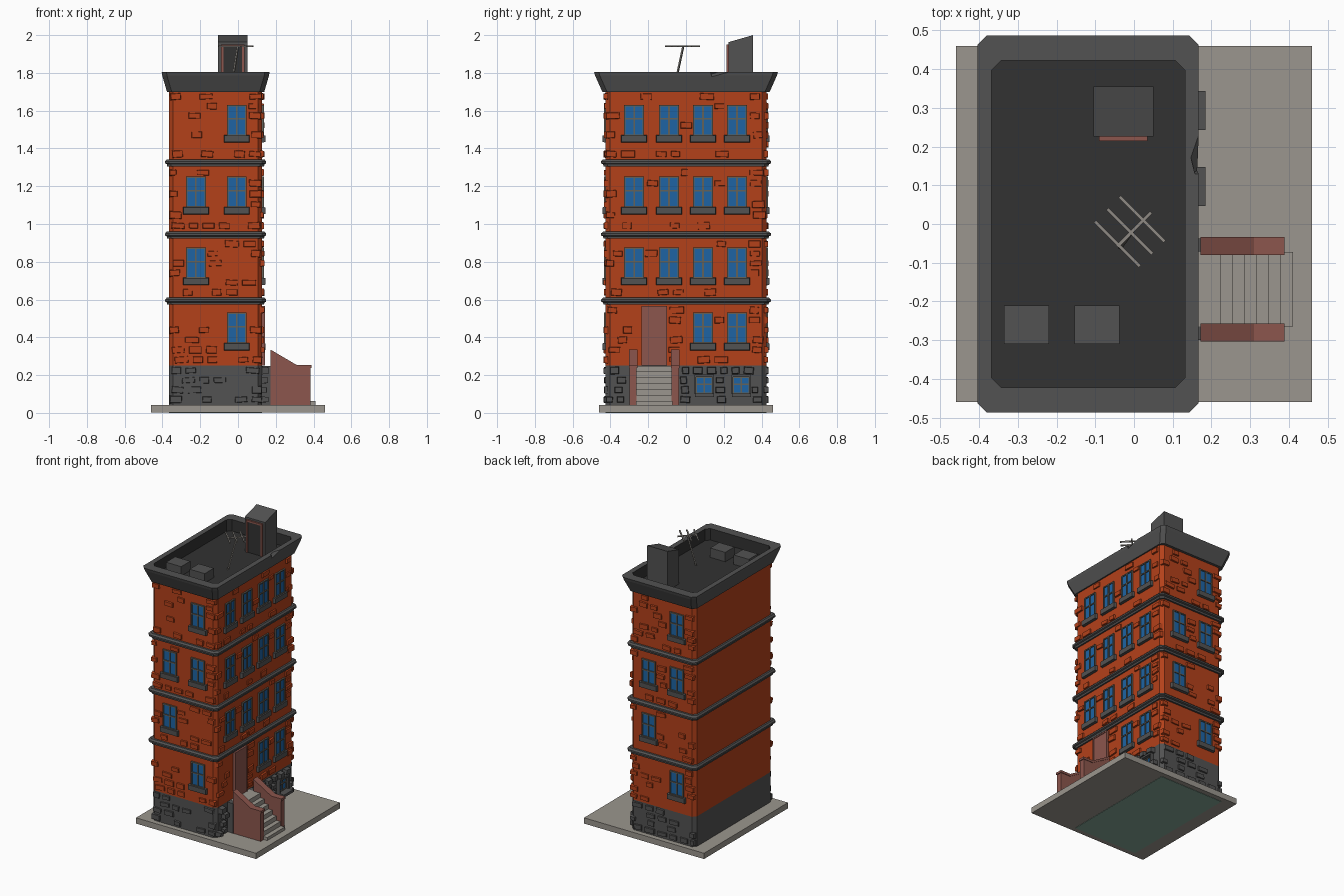
import bpy, bmesh, math, random
from mathutils import Matrix, Vector

if "Cube" in bpy.data.objects:
    bpy.data.objects.remove(bpy.data.objects["Cube"])

random.seed(11)
X0, X1, Y0 = -0.365, 0.128, 0.425          # wall planes of the tower
CX = (X0 + X1) / 2


def material(name, *rgb):
    m = bpy.data.materials.new(name)
    lin = [(c / 255 / 12.92 if c < 11 else ((c / 255 + 0.055) / 1.055) ** 2.4) for c in rgb]
    m.diffuse_color = (*lin, 1)
    m.use_nodes = True
    m.node_tree.nodes["Principled BSDF"].inputs["Base Color"].default_value = m.diffuse_color
    return m


BRICK = material("orange brick", 180, 65, 26)
STONE = material("dark grey stone", 82, 82, 82)
ROOF = material("roof tar", 50, 50, 50)
PAVE = material("pavement grey", 155, 150, 142)
GLASS = material("blue glass", 30, 100, 164)
FRAME = material("window frame grey", 100, 98, 90)
RED = material("red brown", 140, 86, 77)
METAL = material("antenna metal", 142, 138, 132)
GREEN = material("underside green", 130, 165, 150)


def finish(name, bm, *mats):
    bmesh.ops.recalc_face_normals(bm, faces=bm.faces)
    me = bpy.data.meshes.new(name)
    bm.to_mesh(me)
    bm.free()
    for m in mats:
        me.materials.append(m)
    ob = bpy.data.objects.new(name, me)
    bpy.context.collection.objects.link(ob)
    return ob


def box(bm, lo, hi, frame=Matrix(), turn=Matrix(), inset=0.0):
    """Box between two corners; inset shrinks the outward (-y) side."""
    mid = Vector([(a + b) / 2 for a, b in zip(lo, hi)])
    size = [b - a for a, b in zip(lo, hi)]
    for v in bmesh.ops.create_cube(bm, size=1)["verts"]:
        k = 2 * inset if v.co.y < 0 else 0
        p = Vector((v.co.x * (size[0] - k), v.co.y * size[1], v.co.z * (size[2] - k)))
        v.co = frame @ (mid + turn @ p)


def boxes(name, mat, items, frame=Matrix()):
    bm = bmesh.new()
    for lo, hi in items:
        box(bm, lo, hi, frame)
    return finish(name, bm, mat)


def loft(name, rings, mats, c=0.022, closed=False, dark_from=None):
    """Stack of chamfered rectangles around the tower: (grow x, grow y, z)."""
    bm = bmesh.new()
    loops = []
    for gx, gy, z in rings:
        a, b, d = X0 - gx, X1 + gx, Y0 + gy
        pts = [(a + c, -d), (b - c, -d), (b, -d + c), (b, d - c),
               (b - c, d), (a + c, d), (a, d - c), (a, -d + c)]
        loops.append([bm.verts.new((x, y, z)) for x, y in pts])
    n = len(loops)
    for i in range(n if closed else n - 1):
        p, q = loops[i], loops[(i + 1) % n]
        for k in range(8):
            f = bm.faces.new((p[k], p[(k + 1) % 8], q[(k + 1) % 8], q[k]))
            f.material_index = int(dark_from is not None and i >= dark_from)
    if not closed:
        bm.faces.new(loops[0])
        bm.faces.new(loops[-1])
    return finish(name, bm, *mats)


def prism(bm, pts, axis, a, b):
    """Extrude a 2D profile along x or y from a to b."""
    place = (lambda p, t: (t, *p)) if axis == "x" else (lambda p, t: (p[0], t, p[1]))
    f = bm.faces.new([bm.verts.new(place(p, a)) for p in pts])
    r = bmesh.ops.extrude_face_region(bm, geom=[f])
    d = Vector((b - a, 0, 0)) if axis == "x" else Vector((0, b - a, 0))
    bmesh.ops.translate(bm, verts=[v for v in r["geom"] if isinstance(v, bmesh.types.BMVert)], vec=d)


# ground slab with coloured underside
boxes("pavement_slab", PAVE, [((-0.46, -0.46, 0.002), (0.46, 0.46, 0.042))])
boxes("underside_plate", GREEN, [((X0, -Y0, 0), (X1, Y0, 0.006))])

# tower body, floor bands, parapet and roof
loft("basement", [(0, 0, 0.03), (0, 0, 0.25)], [STONE])
loft("brick_walls", [(0, 0, 0.25), (0, 0, 1.705)], [BRICK])
for i, z in enumerate((0.573, 0.923, 1.305)):
    loft(f"floor_band_{i + 1}", [(0, 0, z), (0.01, 0.012, z), (0.012, 0.014, z + 0.012), (0.021, 0.025, z + 0.016),
         (0.021, 0.025, z + 0.027), (0.012, 0.014, z + 0.037), (0, 0, z + 0.037)], [STONE])
loft("roof_deck", [(0.004, -0.002, 1.702), (0.004, -0.002, 1.725)], [ROOF], c=0.025)
parapet = loft("parapet", [(0.003, -0.003, 1.70), (0.011, 0.018, 1.70), (0.036, 0.056, 1.785),
                           (0.039, 0.062, 1.805), (0.003, -0.003, 1.805)],
               [STONE, ROOF], c=0.025, closed=True, dark_from=4)

# chipped parapet edge
bm = bmesh.new()
box(bm, (0.155, 0.13, 1.79), (0.195, 0.23, 1.83), turn=Matrix.Rotation(0.3, 3, "X") @ Matrix.Rotation(0.7, 3, "Y"))
chip = finish("chip_cutter", bm, STONE)
chip.hide_render = True
chip.hide_viewport = True
mod = parapet.modifiers.new("chip", "BOOLEAN")
mod.operation, mod.object = "DIFFERENCE", chip

# wall frames: local x along the wall, -y outward, z up
SILLS = (0.37, 0.715, 1.09, 1.47)
side = [(SILLS[0], 0.112), (SILLS[1], -0.104), (SILLS[2], -0.104), (SILLS[2], 0.112), (SILLS[3], 0.112)]
street = [(z, u) for z in SILLS for u in (-0.275, -0.09, 0.09, 0.27) if z > 0.4 or u > 0]
WALLS = {
    "front": (Matrix.Translation((CX, -Y0, 0)), (X1 - X0) / 2, side),
    "street": (Matrix.Translation((X1, 0, 0)) @ Matrix.Rotation(math.pi / 2, 4, "Z"), Y0, street),
    "back": (Matrix.Translation((CX, Y0, 0)) @ Matrix.Rotation(math.pi, 4, "Z"), (X1 - X0) / 2, side),
}


def window(u, z, w, h, glass, frame):
    """Glass plate with border, mullion and crossbar."""
    glass.append(((u - w, -0.004, z), (u + w, 0.01, z + h)))
    t, d = 0.008, -0.01
    for s in (-w, w, 0):
        frame.append(((u + s - t / 2, d, z), (u + s + t / 2, 0.01, z + h)))
    for k in (0, 0.55, 1):
        frame.append(((u - w - t / 2, d, z + h * k - t / 2), (u + w + t / 2, 0.01, z + h * k + t / 2)))


for name, (M, half, wins) in WALLS.items():
    glass, frame, keep = [], [], []
    sills = bmesh.new()
    for z, u in wins:
        window(u, z, 0.048, 0.157, glass, frame)
        box(sills, (u - 0.07, -0.018, z - 0.04), (u + 0.07, 0.01, z + 0.002), M, inset=0.004)
        keep += [(u - 0.073, u + 0.073, z - 0.045, z), (u - 0.056, u + 0.056, z, z + 0.165)]
    if name == "street":
        keep.append((-0.305, -0.033, 0.0, 0.25))
        keep.append((-0.24, -0.095, 0.25, 0.57))
        for u in (0.097, 0.293):           # basement windows with stone surrounds
            window(u, 0.105, 0.042, 0.085, glass, frame)
            for a, b, d in (((u - 0.05, 0.085), (u + 0.05, 0.103), 0.056), ((u - 0.052, 0.19), (u + 0.052, 0.203), 0.03),
                            ((u - 0.052, 0.1), (u - 0.044, 0.2), 0.025), ((u + 0.044, 0.1), (u + 0.052, 0.2), 0.025)):
                box(sills, (a[0], -d, a[1]), (b[0], 0.01, b[1]), M)
            keep.append((u - 0.054, u + 0.054, 0.086, 0.203))
    boxes(name + "_window_glass", GLASS, glass, M)
    boxes(name + "_window_frames", FRAME, frame, M)
    finish(name + "_window_sills", sills, STONE)

    # scattered raised bricks and basement stones
    bricks, stones = bmesh.new(), bmesh.new()
    floors = [(0.045, 0.25), (0.255, 0.57), (0.613, 0.92), (0.963, 1.30), (1.345, 1.70)]
    for z0, z1 in floors:
        base = z0 < 0.1
        rows = 4 if base else round((z1 - z0) / 0.052)
        for r in range(rows):
            z = z0 + (z1 - z0) * (r + 0.5) / rows
            u = -half + random.uniform(-0.02, 0.03)
            while u < half - 0.02:
                small = base and name == "street"
                w = random.uniform(0.035, 0.055) if small else random.uniform(0.05, 0.08)
                lo, hi = max(u, -half), min(u + w, half)
                hh = random.uniform(0.016, 0.021)
                clash = any(lo < k[1] and hi > k[0] and z + hh > k[2] and z - hh < k[3] for k in keep)
                if clash:                   # slide along until the wall is free
                    u += 0.012
                    continue
                u += w + 0.02
                if hi - lo < 0.03 or random.random() > (0.8 if small else 0.6 if base else 0.45):
                    continue
                out = random.uniform(0.018, 0.034) if small else random.uniform(0.007, 0.012)
                turn = Matrix.Rotation(random.uniform(-0.08, 0.08), 3, "Y") @ \
                    Matrix.Rotation(random.uniform(-0.03, 0.03), 3, "Z")
                box(stones if base else bricks, (lo, -out, z - hh), (hi, 0.012, z + hh), M, turn, 0.004)
    finish(name + "_raised_bricks", bricks, BRICK)
    finish(name + "_basement_stones", stones, STONE)

# entrance door with panels
M = WALLS["street"][0]
boxes("entrance_door", RED, [((-0.235, -0.012, 0.25), (-0.10, 0.01, 0.567)),
                             ((-0.235, -0.016, 0.25), (-0.226, 0.01, 0.567)),
                             ((-0.109, -0.016, 0.25), (-0.10, 0.01, 0.567)),
                             ((-0.235, -0.016, 0.557), (-0.10, 0.01, 0.567))], M)

# entrance steps
n = 7
boxes("entrance_steps", PAVE, [((X1 - 0.01, -0.265, 0.04), (0.41 - 0.031 * i, -0.072, 0.063 + 0.031 * i))
                               for i in range(n)])
# stair side walls with slightly wider caps
bm = bmesh.new()
top = [(0.172, 0.335), (0.31, 0.254), (0.388, 0.254)]
for y in (-0.28, -0.057):
    prism(bm, [(0.172, 0.04), (0.383, 0.04), (0.383, 0.25), (0.31, 0.25), (0.172, 0.33)], "y", y - 0.019, y + 0.019)
    prism(bm, [(x, z - 0.016) for x, z in top] + top[::-1], "y", y - 0.023, y + 0.023)
finish("stair_side_walls", bm, RED)
boxes("stair_landing_link", STONE, [((X1 - 0.01, -0.30, 0.04), (0.173, -0.037, 0.248))])

# roof hut with sloping top, door and frame
bm = bmesh.new()
prism(bm, [(0.226, 1.72), (0.355, 1.72), (0.355, 2.0), (0.226, 1.963)], "x", -0.105, 0.05)
finish("roof_hut", bm, STONE)
boxes("roof_hut_door", ROOF, [((-0.08, 0.220, 1.72), (0.025, 0.23, 1.94))])
boxes("roof_hut_door_frame", RED, [((-0.09, 0.214, 1.72), (-0.077, 0.23, 1.95)),
                                   ((0.022, 0.214, 1.72), (0.035, 0.23, 1.95)),
                                   ((-0.09, 0.214, 1.938), (0.035, 0.23, 1.95))])
boxes("roof_vents", STONE, [((x, -0.31, 1.72), (x + 0.116, -0.21, 1.79)) for x in (-0.335, -0.154)])

# antenna: leaning mast, boom and three bars
bm = bmesh.new()
rods = [((-0.035, -0.062, 1.72), (0, -0.014, 1.943)), ((-0.043, -0.058, 1.94), (0.044, 0.03, 1.94))]
for k in (-1, 0, 1):
    x, y = -0.011 + 0.032 * k, -0.019 + 0.032 * k
    rods.append(((x - 0.058, y + 0.058, 1.941), (x + 0.058, y - 0.058, 1.941)))
for a, b in rods:
    a, b = Vector(a), Vector(b)
    rot = (b - a).to_track_quat("Z", "Y").to_matrix().to_4x4()
    turn = Matrix.Rotation(math.pi / 4, 4, "Z")
    bmesh.ops.create_cone(bm, cap_ends=True, segments=4, radius1=0.006, radius2=0.006,
                          depth=(b - a).length, matrix=Matrix.Translation((a + b) / 2) @ rot @ turn)
finish("antenna", bm, METAL)
